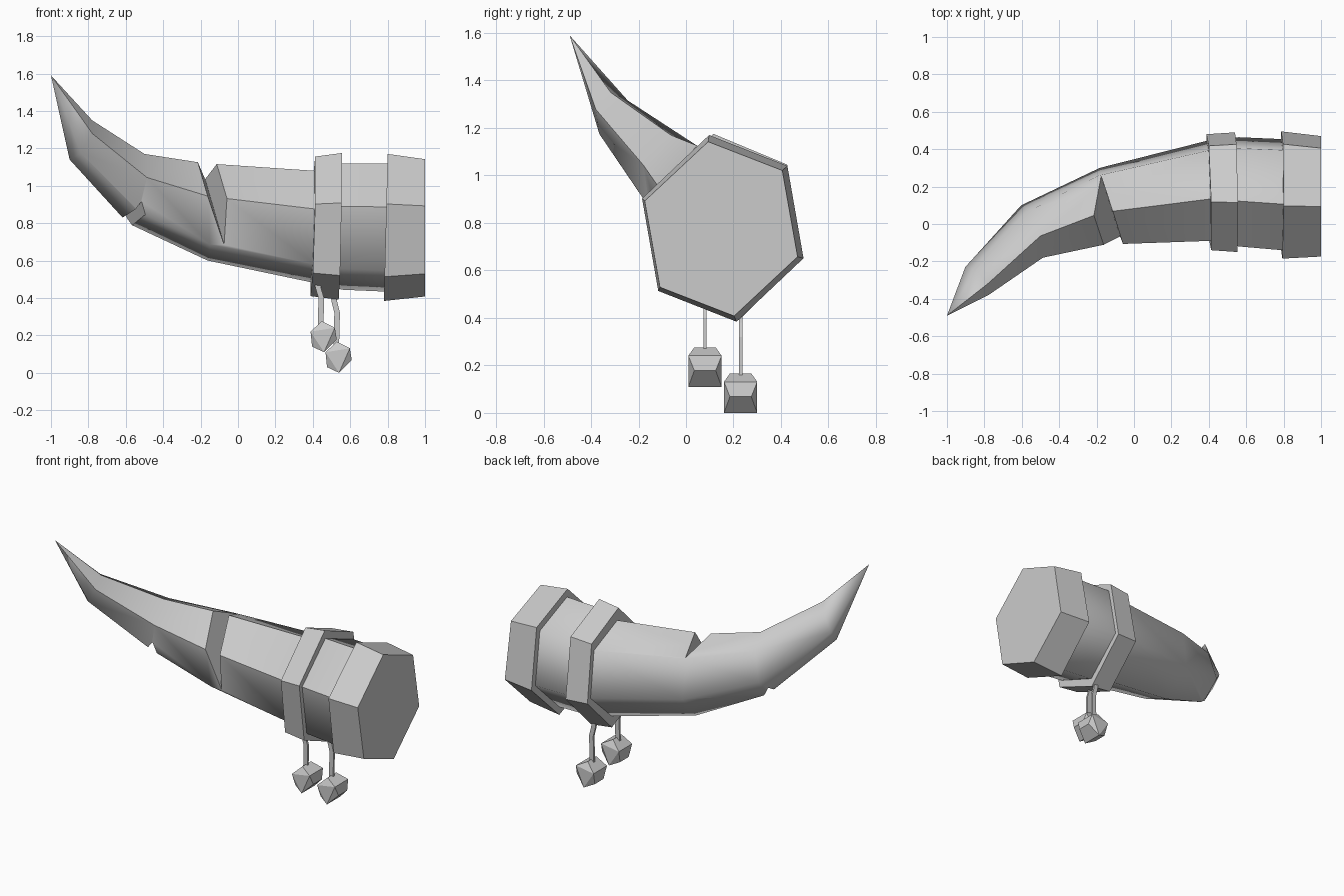
import bpy, bmesh
from mathutils import Vector

if "Cube" in bpy.data.objects:
    bpy.data.objects.remove(bpy.data.objects["Cube"])

# Skewed hexagon shared by the horn and its bands (y, z)
HEX = [(-.17, 1), (.8, .67), (1, -.32), (.17, -1), (-.8, -.67), (-1, .32)]


def finish(name, bm):
    bmesh.ops.recalc_face_normals(bm, faces=bm.faces)
    mesh = bpy.data.meshes.new(name)
    bm.to_mesh(mesh)
    bm.free()
    ob = bpy.data.objects.new(name, mesh)
    bpy.context.collection.objects.link(ob)
    return ob


def hex_ring(x, y, z, hy, hz, a=0, b=0):
    """Hexagon section; a and b lean it along x."""
    return [(x + a * u * hy + b * v * hz, y + u * hy, z + v * hz) for u, v in HEX]


def loft(name, rings, smooth=False, sharp=()):
    bm = bmesh.new()
    vs = [[bm.verts.new(p) for p in r] for r in rings]
    n = len(vs[0])
    for r, s in zip(vs, vs[1:]):
        for i in range(n):
            j = (i + 1) % n
            f = bm.faces.new((r[i], r[j], s[j], s[i]))
            f.smooth = smooth
        for i in sharp:
            bm.edges.get((r[i], s[i])).smooth = False
    bm.faces.new(vs[0])
    bm.faces.new(vs[-1])
    bmesh.ops.remove_doubles(bm, verts=bm.verts, dist=.0005)
    return finish(name, bm)


def hull(name, points):
    bm = bmesh.new()
    for p in points:
        bm.verts.new(p)
    bmesh.ops.convex_hull(bm, input=bm.verts)
    return finish(name, bm)


# Horn body, from the wide end to the tip
horn = loft("horn", [
    hex_ring(.98, .147, .777, .295, .34),
    hex_ring(.79, .157, .777, .297, .343),
    hex_ring(.56, .172, .782, .292, .338),
    hex_ring(.41, .18, .78, .27, .30),
    hex_ring(-.17, .095, .86, .205, .26, -.08, -.04),
    hex_ring(-.545, -.04, .985, .14, .185, -.33, .2),
    hex_ring(-.84, -.305, 1.245, .075, .105, -.6, .5),
    hex_ring(-1, -.49, 1.59, .0001, .0001)], True, (0, 5))


# Wedge-shaped nicks cut into the horn
def nick(name, a, b, out, slope):
    a, b, out = Vector(a), Vector(b), Vector(out).normalized()
    d = (b - a) * .3
    pts = []
    for p in (a - d, b + d):
        pts += [p, p + out * .4 + Vector((slope * .4, 0, 0)),
                p + out * .4 - Vector((slope * .4, 0, 0))]
    cutter = hull(name, pts)
    cutter.hide_render = True
    cutter.hide_viewport = True
    cutter.display_type = 'WIRE'
    mod = horn.modifiers.new(name, 'BOOLEAN')
    mod.operation = 'DIFFERENCE'
    mod.solver = 'EXACT'
    mod.object = cutter


nick("upper_nick_cutter", (-.18, .27, 1.05), (-.07, -.08, .67), (0, -.75, .66), .25)
nick("lower_nick_cutter", (-.62, .03, .85), (-.51, -.17, .92), (0, -.33, -.94), .65)

# Bands
loft("middle_band", [hex_ring(.40, .17, .783, .31, .373, -.03, .03),
                     hex_ring(.547, .17, .783, .32, .392, -.015, .02)])
loft("end_band", [hex_ring(.79, .155, .777, .34, .393, 0, .025),
                  hex_ring(1, .148, .775, .322, .367)])

# Hanging cords
def cord(name, y, path):
    loft(name, [[(x + i * .015, y + j * .007, z)
                 for i, j in ((-1, -1), (1, -1), (1, 1), (-1, 1))] for x, z in path])


cord("short_cord", .08, [(.42, .50), (.43, .45), (.445, .40), (.442, .24)])
cord("long_cord", .23, [(.508, .43), (.515, .38), (.53, .32), (.525, .13)])

# Faceted beads: hexagons whose corners alternate in thickness
BEAD = [(-.01, .083), (.06, .048), (.07, -.015), (.002, -.083), (-.062, -.053), (-.07, .027)]
for name, (x, y, z) in (("short_bead", (.458, .08, .193)), ("long_bead", (.538, .23, .083))):
    hull(name, [(x + u, y + s * (.07 if i % 2 else .045), z + v)
                for i, (u, v) in enumerate(BEAD) for s in (-1, 1)])
